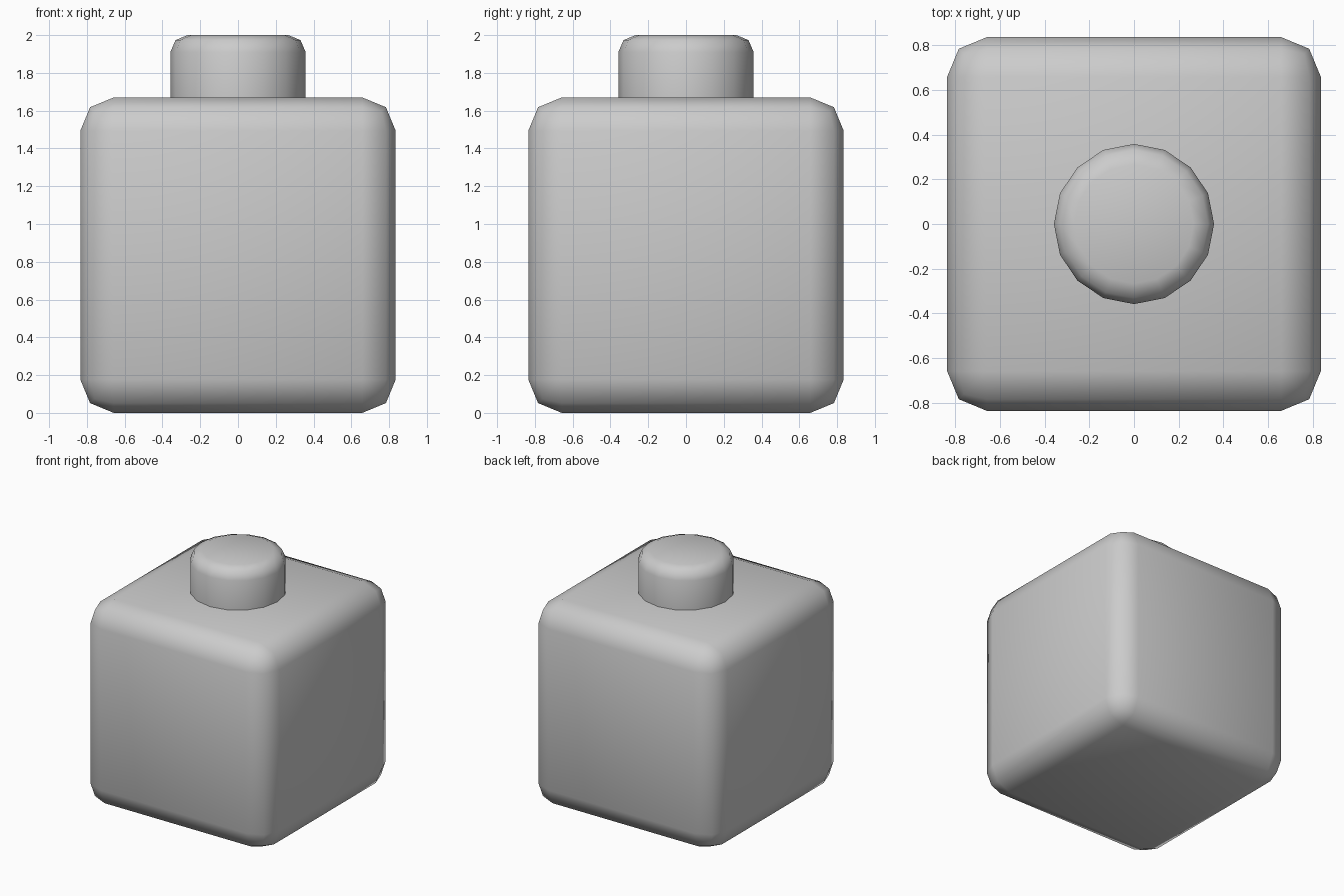
import bpy
import bmesh
from mathutils import Matrix

if "Cube" in bpy.data.objects:
    bpy.data.objects.remove(bpy.data.objects["Cube"])

HALF = 0.835          # half width of the block
BLOCK_TOP = 2 * HALF
STUD_RADIUS = 0.358


def finish(name, bm, bevel_width):
    """Turn a bmesh into a smooth object with two-step rounded edges."""
    bmesh.ops.recalc_face_normals(bm, faces=bm.faces)
    mesh = bpy.data.meshes.new(name)
    bm.to_mesh(mesh)
    bm.free()
    mesh.shade_smooth()
    obj = bpy.data.objects.new(name, mesh)
    bpy.context.collection.objects.link(obj)
    bevel = obj.modifiers.new("rounded_edges", 'BEVEL')
    bevel.width = bevel_width
    bevel.segments = 2
    bevel.limit_method = 'ANGLE'
    return obj


# Block body
bm = bmesh.new()
bmesh.ops.create_cube(bm, size=BLOCK_TOP, matrix=Matrix.Translation((0, 0, HALF)))
finish("block", bm, 0.177)

# Round stud on top, open where it meets the block
bottom, top = BLOCK_TOP - 0.01, 2.0
bm = bmesh.new()
bmesh.ops.create_cone(bm, cap_ends=True, segments=16,
                      radius1=STUD_RADIUS, radius2=STUD_RADIUS, depth=top - bottom,
                      matrix=Matrix.Translation((0, 0, (top + bottom) / 2)))
underside = [f for f in bm.faces if f.calc_center_median().z < bottom + 0.001]
bmesh.ops.delete(bm, geom=underside, context='FACES_ONLY')
finish("stud", bm, 0.09)
